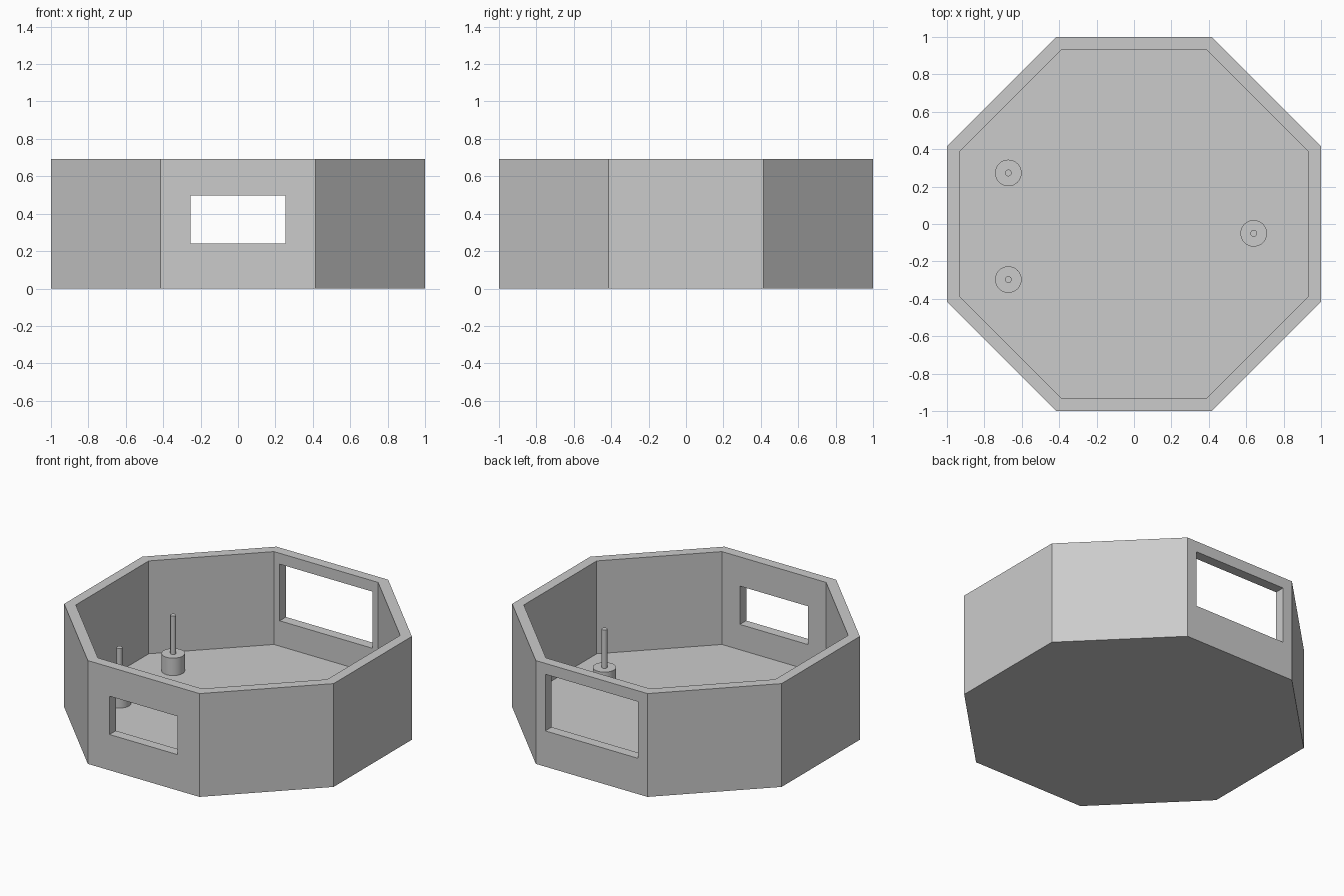
import bpy
import math

cube = bpy.data.objects.get("Cube")
if cube:
    bpy.data.objects.remove(cube, do_unlink=True)

WALL = 0.067
HEIGHT = 0.693
FLOOR = 0.07

grey = bpy.data.materials.new("light_grey")
grey.use_nodes = True
grey.diffuse_color = (0.6, 0.6, 0.6, 1)
grey.node_tree.nodes["Principled BSDF"].inputs["Base Color"].default_value = (0.6, 0.6, 0.6, 1)


def prism(name, sides, radius, z0, z1, x=0, y=0, turn=0):
    """Upright prism or cylinder between two heights."""
    bpy.ops.mesh.primitive_cylinder_add(
        vertices=sides, radius=radius, depth=z1 - z0,
        location=(x, y, (z0 + z1) / 2), rotation=(0, 0, turn))
    obj = bpy.context.object
    obj.name = name
    obj.data.materials.append(grey)
    return obj


def octagon(name, apothem, z0, z1):
    return prism(name, 8, apothem / math.cos(math.pi / 8), z0, z1, turn=math.pi / 8)


def box(name, half_width, y, z0, z1):
    bpy.ops.mesh.primitive_cube_add(size=1, location=(0, y, (z0 + z1) / 2))
    obj = bpy.context.object
    obj.name = name
    obj.scale = (2 * half_width, 0.3, z1 - z0)
    obj.data.materials.append(grey)
    return obj


def cut(target, cutter):
    """Subtract the cutter from the target, then remove it."""
    cutter.hide_render = True
    mod = target.modifiers.new("cut", "BOOLEAN")
    mod.operation = "DIFFERENCE"
    mod.solver = "EXACT"
    mod.object = cutter
    bpy.context.view_layer.objects.active = target
    bpy.ops.object.modifier_apply(modifier=mod.name)
    bpy.data.objects.remove(cutter, do_unlink=True)


# Octagonal tray with a hollow inside and two windows
tray = octagon("octagonal_tray", 1, 0, HEIGHT)
cut(tray, octagon("hollow_cutter", 1 - WALL, FLOOR, HEIGHT + 0.2))
cut(tray, box("front_window_cutter", 0.253, -1, 0.24, 0.497))
cut(tray, box("back_window_cutter", 0.344, 1, 0.24, 0.62))

# Standing posts: a wide round base with a thin pin on top
posts = {"left": (0.64, -0.05), "right_front": (-0.672, -0.297), "right_back": (-0.672, 0.273)}
for label, (x, y) in posts.items():
    for part, radius, z0, z1 in (("base", 0.071, FLOOR, 0.187), ("pin", 0.018, 0.187, 0.444)):
        prism(f"{label}_post_{part}", 32, radius, z0, z1, x, y)
        bpy.ops.object.shade_smooth_by_angle()
